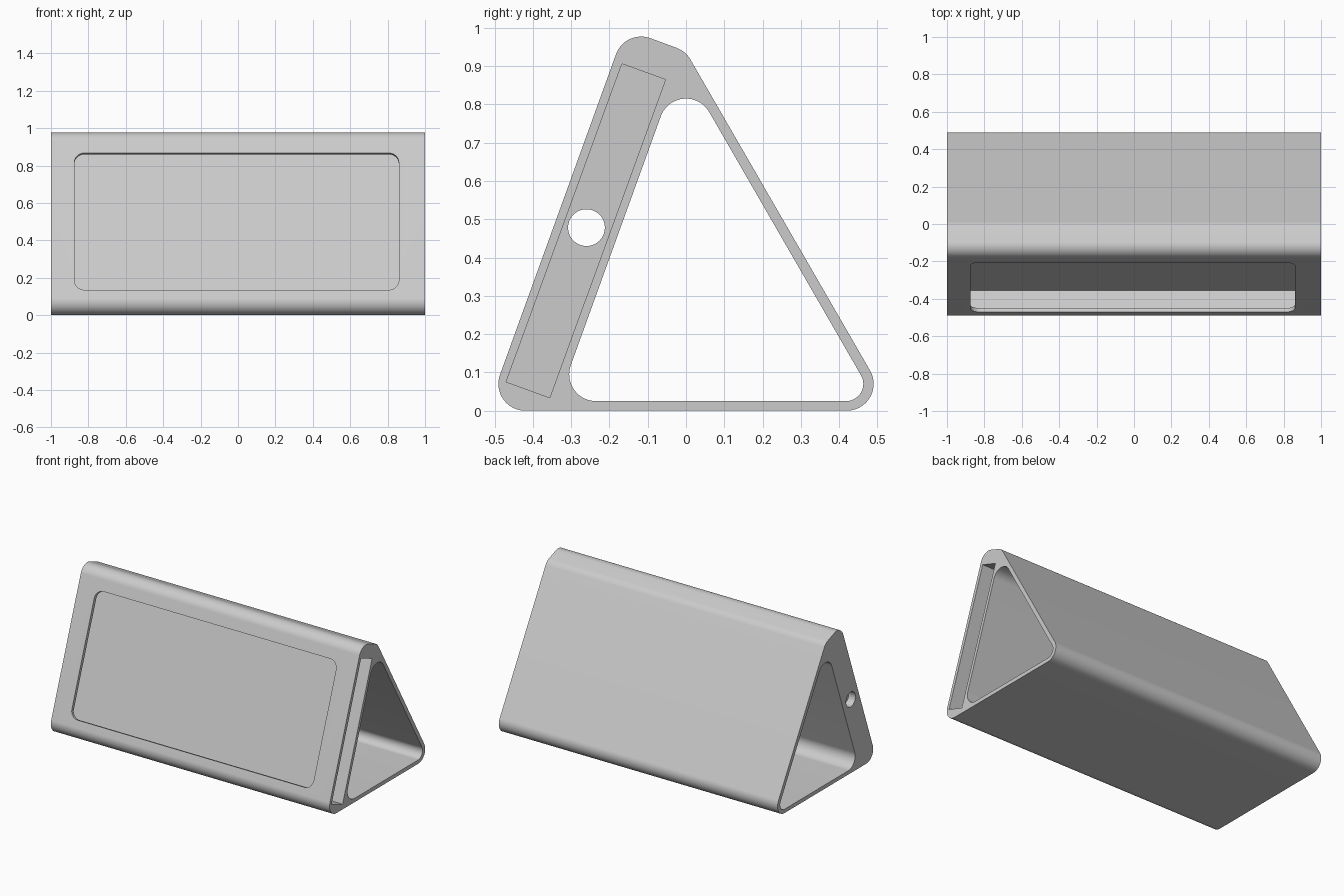
import bpy
import bmesh
from math import cos, sin, radians
from mathutils import Matrix, Vector

cube = bpy.data.objects.get("Cube")
if cube:
    bpy.data.objects.remove(cube, do_unlink=True)

# Material
grey = bpy.data.materials.new("light_grey")
grey.use_nodes = True
grey.diffuse_color = (0.6, 0.6, 0.6, 1)
grey.node_tree.nodes["Principled BSDF"].inputs["Base Color"].default_value = (0.6, 0.6, 0.6, 1)

# Frames: columns are the two profile axes, the extrusion axis and the origin
LEAN = radians(70)
X = Vector((1, 0, 0))
UP_FACE = Vector((0, cos(LEAN), sin(LEAN)))
OUT_FACE = Vector((0, -sin(LEAN), cos(LEAN)))


def frame(a, b, c):
    return Matrix((a, b, c)).transposed()


SIDE = frame(Vector((0, 1, 0)), Vector((0, 0, 1)), X)
LEANING_SIDE = frame(UP_FACE, OUT_FACE, X)
FACE = frame(X, UP_FACE, OUT_FACE)


def arcs(corners, step=4):
    """Outline made of arcs (a, b, radius, start, end) joined by straight lines."""
    points = []
    for a, b, r, start, end in corners:
        n = max(2, round((end - start) / step))
        for i in range(n + 1):
            t = radians(start + (end - start) * i / n)
            points.append((a + r * cos(t), b + r * sin(t)))
    return points


def prism(name, outline, low, high, axes):
    bm = bmesh.new()
    ends = [[bm.verts.new(axes @ Vector((a, b, c))) for a, b in outline] for c in (low, high)]
    bm.faces.new(ends[0])
    bm.faces.new(ends[1])
    n = len(outline)
    for i in range(n):
        j = (i + 1) % n
        bm.faces.new((ends[0][i], ends[0][j], ends[1][j], ends[1][i]))
    bmesh.ops.recalc_face_normals(bm, faces=bm.faces[:])
    mesh = bpy.data.meshes.new(name)
    bm.to_mesh(mesh)
    bm.free()
    mesh.materials.append(grey)
    obj = bpy.data.objects.new(name, mesh)
    bpy.context.collection.objects.link(obj)
    return obj


# Outer body, a rounded wedge with a square-cut top
R = 0.07
stand = prism("stand_body", arcs([
    (-0.42, R, R, 160, 270),
    (0.42, R, R, 270, 390),
    (-0.049, 0.882, R, 30, 70),
    (-0.117, 0.907, R, 70, 160)]), -1, 1, SIDE)

# Hollow running through the whole length
hollow = prism("hollow_cutter", arcs([
    (-0.235, 0.095, R, 160, 270),
    (0.418, R, 0.045, 270, 390),
    (0, 0.745, R, 30, 160)]), -1.1, 1.1, SIDE)

# Slot open at the left end
slot = prism("slot_cutter", [(-0.09, 0.346), (0.794, 0.346), (0.794, 0.467), (-0.09, 0.467)],
             -0.95, 1.1, LEANING_SIDE)

# Rounded window through the front wall into the slot
C = 0.055
x0, x1, u0, u1 = -0.875 + C, 0.86 - C, -0.034 + C, 0.745 - C
window = prism("window_cutter", arcs([
    (x0, u0, C, 180, 270), (x1, u0, C, 270, 360),
    (x1, u1, C, 0, 90), (x0, u1, C, 90, 180)], 9), 0.42, 0.55, FACE)

# Round cable hole in the closed right end
hole = prism("cable_hole_cutter", arcs([(-0.26, 0.478, 0.048, 0, 354)], 6), -1.1, -0.9, SIDE)

# Cut everything out of the body
bpy.context.view_layer.objects.active = stand
for cutter in (hollow, slot, window, hole):
    cutter.hide_render = True
    cut = stand.modifiers.new(cutter.name, "BOOLEAN")
    cut.operation = "DIFFERENCE"
    cut.solver = "EXACT"
    cut.object = cutter
    bpy.ops.object.modifier_apply(modifier=cut.name)
    bpy.data.objects.remove(cutter, do_unlink=True)

bpy.ops.object.select_all(action="DESELECT")
stand.select_set(True)
bpy.ops.object.shade_smooth_by_angle(angle=radians(25))
